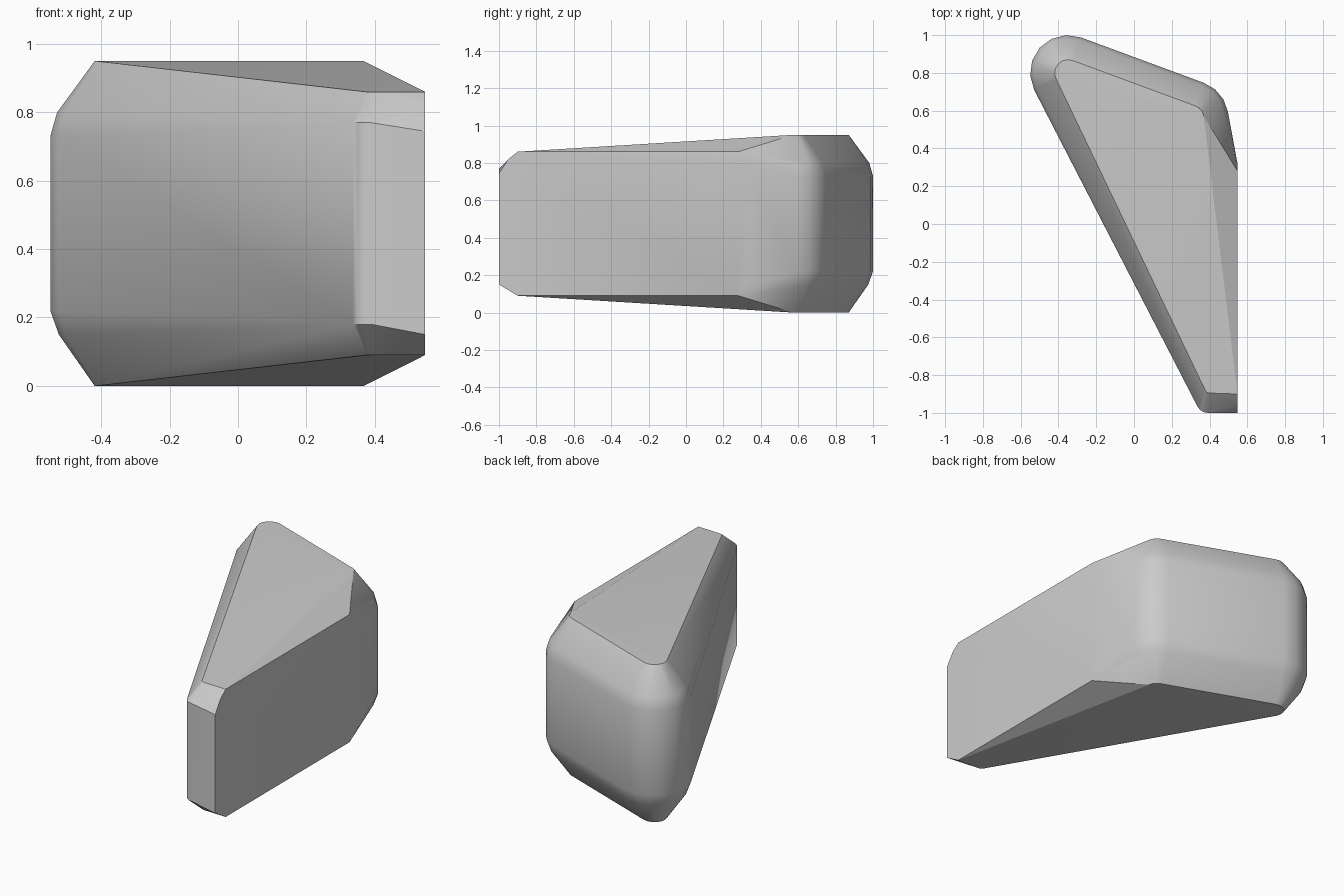
import bpy, bmesh, math

if "Cube" in bpy.data.objects:
    bpy.data.objects.remove(bpy.data.objects["Cube"])

bm = bmesh.new()


def arc(cx, cy, r, a0, a1, z, steps):
    """Adds a horizontal arc of points at height z."""
    for i in range(steps + 1):
        a = math.radians(a0 + (a1 - a0) * i / steps)
        bm.verts.new((cx + r * math.cos(a), cy + r * math.sin(a), z))


# Thick rear end: two rounded corners, narrowing at top and bottom
for z, r in ((0, .07), (.15, .175), (.22, .2), (.73, .2), (.8, .18), (.95, .07)):
    arc(-.35, .8, r, 207, 70, z, 6)
    arc(.3, .56, r, 70, 10, z, 3)

# Flat right side, ending in the cut front edge
for y, z in ((.28, .09), (.32, .16), (.32, .79), (.28, .86),
             (-.9, .86), (-.95, .82), (-1, .745), (-1, .15), (-.9, .09)):
    bm.verts.new((.548, y, z))

# Narrow front end with a small rounded left corner
for z in (.18, .77):
    arc(.39, -.94, .06, 207, 270, z, 3)
for z in (.09, .86):
    arc(.40, -.87, .025, 207, 270, z, 2)

# Wrap the outline points into one solid
hull = bmesh.ops.convex_hull(bm, input=bm.verts[:])
inner = [v for v in bm.verts if not v.link_faces]
bmesh.ops.delete(bm, geom=inner, context='VERTS')
bmesh.ops.dissolve_limit(bm, angle_limit=math.radians(1), verts=bm.verts[:], edges=bm.edges[:])
bmesh.ops.recalc_face_normals(bm, faces=bm.faces[:])

mesh = bpy.data.meshes.new("wedge_block")
bm.to_mesh(mesh)
bm.free()
block = bpy.data.objects.new("wedge_block", mesh)
bpy.context.collection.objects.link(block)

# Plain grey surface
grey = bpy.data.materials.new("light_grey")
grey.diffuse_color = (.6, .6, .6, 1)
grey.use_nodes = True
grey.node_tree.nodes["Principled BSDF"].inputs["Base Color"].default_value = grey.diffuse_color
mesh.materials.append(grey)

bpy.context.view_layer.objects.active = block
block.select_set(True)
bpy.ops.object.shade_smooth_by_angle(angle=math.radians(25))
